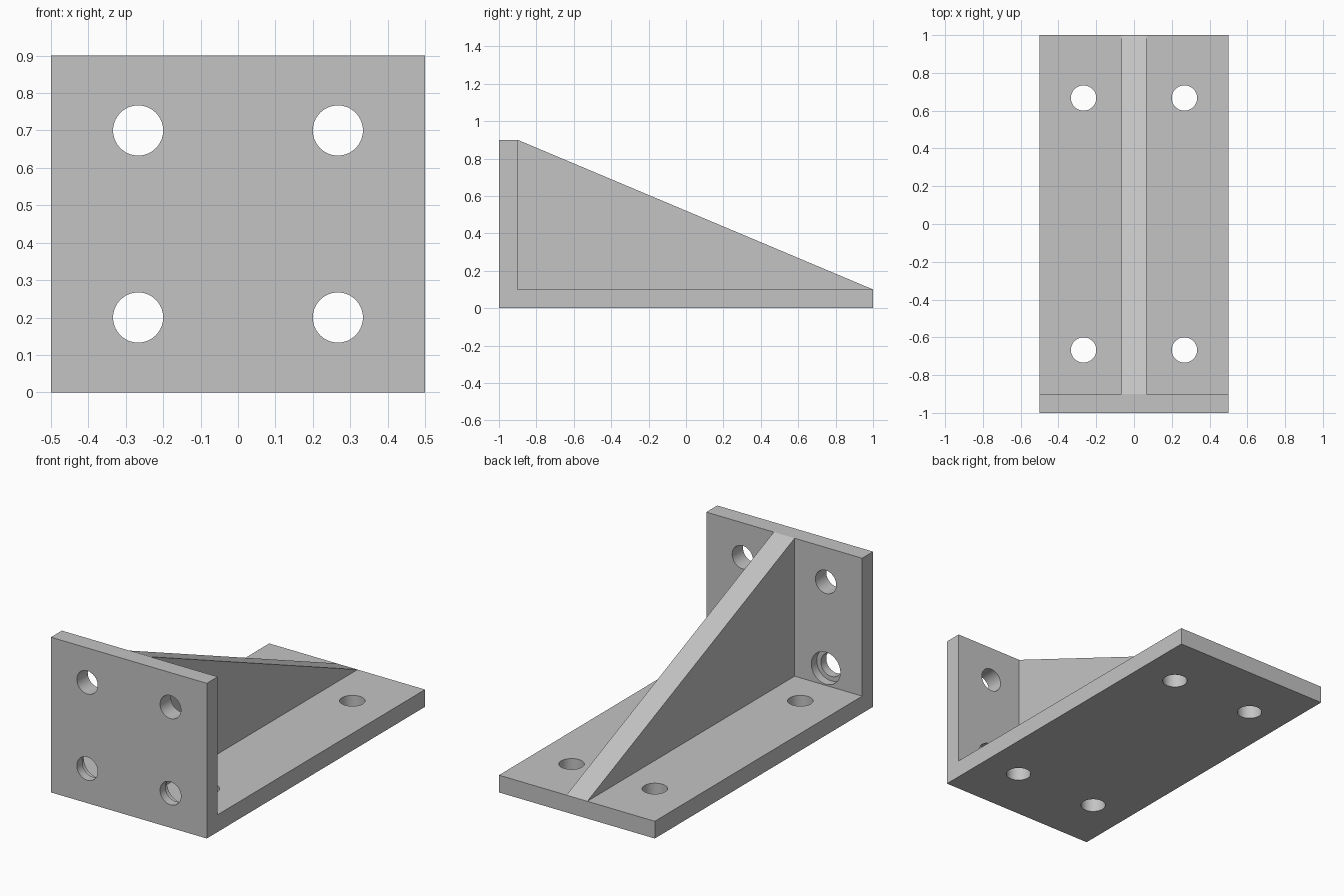
import bpy, bmesh
from math import pi, radians
from mathutils import Matrix

cube = bpy.data.objects.get("Cube")
if cube:
    bpy.data.objects.remove(cube, do_unlink=True)

WIDTH, T = 1.0, 0.1          # plate width and thickness
HOLE_R, BORE_R = 0.067, 0.093
HOLE_X = 0.267

grey = bpy.data.materials.new("plain grey")
grey.use_nodes = True
grey.diffuse_color = (0.55, 0.55, 0.55, 1)
grey.node_tree.nodes["Principled BSDF"].inputs["Base Color"].default_value = grey.diffuse_color


def new_object(name, bm):
    bmesh.ops.recalc_face_normals(bm, faces=bm.faces)
    mesh = bpy.data.meshes.new(name)
    bm.to_mesh(mesh)
    bm.free()
    mesh.materials.append(grey)
    obj = bpy.data.objects.new(name, mesh)
    bpy.context.collection.objects.link(obj)
    return obj


def side_profile(name, points, width):
    """Extrude a (y, z) outline across x, centred."""
    bm = bmesh.new()
    face = bm.faces.new([bm.verts.new((-width / 2, y, z)) for y, z in points])
    ext = bmesh.ops.extrude_face_region(bm, geom=[face])["geom"]
    verts = [g for g in ext if isinstance(g, bmesh.types.BMVert)]
    bmesh.ops.translate(bm, verts=verts, vec=(width, 0, 0))
    return new_object(name, bm)


def drill(target, radius, depth, centre, along_y):
    """Cut a round hole into the target."""
    bm = bmesh.new()
    turn = Matrix.Rotation(pi / 2 if along_y else 0, 4, 'X')
    bmesh.ops.create_cone(bm, cap_ends=True, segments=64, radius1=radius, radius2=radius,
                          depth=depth, matrix=Matrix.Translation(centre) @ turn)
    cutter = new_object("hole_cutter", bm)
    cutter.hide_render = True
    mod = target.modifiers.new("hole", 'BOOLEAN')
    mod.operation, mod.solver, mod.object = 'DIFFERENCE', 'EXACT', cutter
    bpy.context.view_layer.objects.active = target
    bpy.ops.object.modifier_apply(modifier=mod.name)
    bpy.data.objects.remove(cutter, do_unlink=True)


# Base and upright plates in one L section
bracket = side_profile("bracket_plates",
                       [(-1, 0), (1, 0), (1, T), (-1 + T, T), (-1 + T, 0.9), (-1, 0.9)], WIDTH)

# Triangular stiffening rib
side_profile("centre_rib", [(-1 + T, T), (1, T), (-1 + T, 0.9)], 0.134)

# Bolt holes; the lower upright pair is counterbored from behind
for x in (-HOLE_X, HOLE_X):
    for y in (-0.667, 0.667):
        drill(bracket, HOLE_R, 0.4, (x, y, T / 2), False)
    for z in (0.2, 0.7):
        drill(bracket, HOLE_R, 0.4, (x, -1 + T / 2, z), True)
    drill(bracket, BORE_R, 0.1, (x, -1 + T, 0.2), True)

# Smooth hole walls, crisp edges
bpy.ops.object.select_all(action='DESELECT')
bracket.select_set(True)
bpy.context.view_layer.objects.active = bracket
bpy.ops.object.shade_smooth_by_angle(angle=radians(30))
